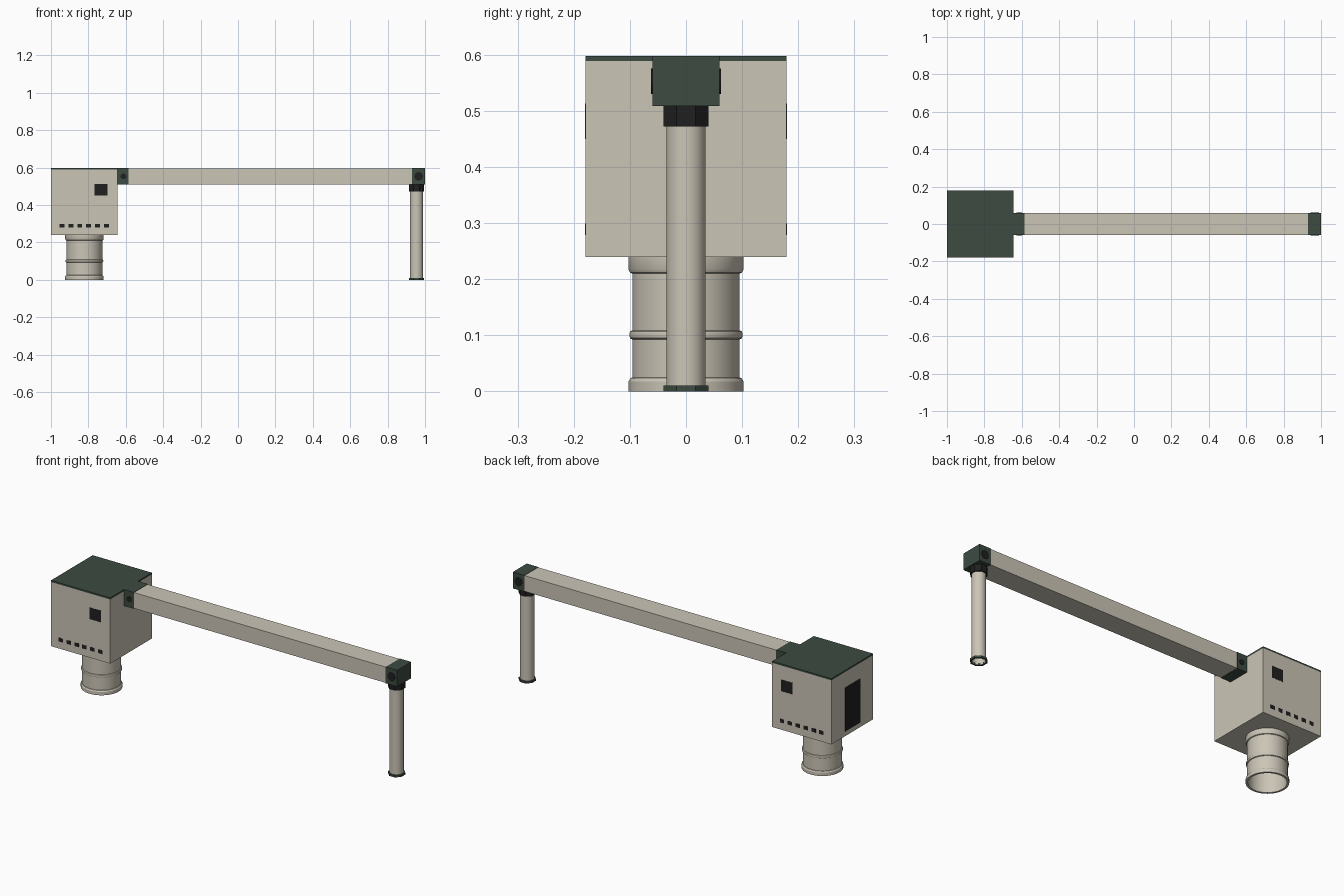
import bpy, math
from mathutils import Matrix

if "Cube" in bpy.data.objects:
    bpy.data.objects.remove(bpy.data.objects["Cube"])


def material(name, r, g, b):
    m = bpy.data.materials.new(name)
    m.diffuse_color = (r, g, b, 1)
    m.use_nodes = True
    m.node_tree.nodes["Principled BSDF"].inputs["Base Color"].default_value = m.diffuse_color
    return m


CREAM = material("warm cream", 0.60, 0.56, 0.47)
GREEN = material("dark green", 0.045, 0.070, 0.053)
BLACK = material("soft black", 0.014, 0.014, 0.014)


def finish(name, verts, faces, mat):
    mesh = bpy.data.meshes.new(name)
    mesh.from_pydata(verts, [], faces)
    mesh.materials.append(mat)
    ob = bpy.data.objects.new(name, mesh)
    bpy.context.collection.objects.link(ob)
    return ob


def box(name, x, y, z, mat):
    """Box from (min, max) pairs."""
    v = [(a, b, c) for a in x for b in y for c in z]
    f = [(0, 1, 3, 2), (4, 6, 7, 5), (0, 4, 5, 1), (2, 3, 7, 6), (0, 2, 6, 4), (1, 5, 7, 3)]
    return finish(name, v, f, mat)


def lathe(name, profile, cx, mat, n, smooth=True):
    """Turn a closed (radius, z) profile around a vertical axis at x = cx."""
    k = len(profile)
    turn = [2 * math.pi * (i + 0.5) / n for i in range(n)]
    v = [(cx + r * math.cos(a), r * math.sin(a), z) for a in turn for r, z in profile]
    f = [(i * k + j, (i + 1) % n * k + j, (i + 1) % n * k + (j + 1) % k, i * k + (j + 1) % k)
         for i in range(n) for j in range(k)]
    ob = finish(name, v, f, mat)
    if smooth:
        bpy.ops.object.select_all(action='DESELECT')
        ob.select_set(True)
        bpy.context.view_layer.objects.active = ob
        bpy.ops.object.shade_smooth_by_angle(angle=math.radians(30))
    return ob


def disc(name, x, z, r, y, side, mat, n=20):
    """Thin round plate on a front (side -1) or back (side 1) face."""
    ring = [(x + r * math.cos(2 * math.pi * i / n), z + r * math.sin(2 * math.pi * i / n)) for i in range(n)]
    v = [(a, side * d, b) for d in (y - 0.002, y + 0.002) for a, b in ring]
    f = [tuple(range(n)), tuple(range(2 * n - 1, n - 1, -1))]
    f += [(i, n + i, n + (i + 1) % n, (i + 1) % n) for i in range(n)]
    ob = finish(name, v, f, mat)
    if side > 0:
        ob.data.flip_normals()
    return ob


# Cabin and roof
HALF = 0.179
box("cabin", (-1, -0.644), (-HALF, HALF), (0.24, 0.589), CREAM)
box("cabin_roof", (-1, -0.644), (-HALF, HALF), (0.589, 0.598), GREEN)

# Windows and vent slots on front and back, door on the left end
for side, label in ((-1, "front"), (1, "back")):
    y = sorted((side * (HALF - 0.002), side * (HALF + 0.001)))
    box(label + "_window", (-0.767, -0.698), y, (0.450, 0.513), BLACK)
    for i in range(6):
        x = -0.941 + i * 0.0475
        box(f"{label}_vent_{i + 1}", (x - 0.013, x + 0.013), y, (0.279, 0.299), BLACK)
box("door", (-1.001, -0.998), (-0.07, 0.06), (0.265, 0.504), BLACK)

# Gangway beam with a hinge block at each end
box("cabin_hinge_block", (-0.644, -0.585), (-0.06, 0.06), (0.509, 0.598), GREEN)
box("beam", (-0.585, 0.931), (-0.0585, 0.0585), (0.5105, 0.5965), CREAM)
box("end_hinge_block", (0.931, 1.0), (-0.06, 0.06), (0.509, 0.598), GREEN)
for side, label in ((-1, "front"), (1, "back")):
    disc(label + "_cabin_pivot", -0.613, 0.553, 0.015, 0.06, side, BLACK)
    disc(label + "_end_pivot", 0.966, 0.553, 0.023, 0.06, side, BLACK)

# Hollow pedestal under the cabin with flanges and a middle band
pedestal = [(0.103, 0), (0.103, 0.018), (0.099, 0.024), (0.096, 0.025),
            (0.096, 0.093), (0.1, 0.095), (0.101, 0.098), (0.101, 0.104), (0.1, 0.107), (0.096, 0.109),
            (0.096, 0.210), (0.100, 0.212), (0.103, 0.218), (0.103, 0.24), (0.092, 0.24), (0.092, 0)]
lathe("pedestal", pedestal, -0.821, CREAM, 40)

# Hollow support leg with eight-sided collar and foot ring
LEG_X = 0.955
lathe("leg_tube", [(0.035, 0.002), (0.035, 0.474), (0.032, 0.474), (0.032, 0.002)], LEG_X, CREAM, 24)
R8 = 0.04 / math.cos(math.pi / 8)
lathe("leg_foot_ring", [(R8, 0), (R8, 0.011), (0.034, 0.011), (0.034, 0)], LEG_X, GREEN, 8, False)
lathe("leg_collar", [(R8, 0.472), (R8, 0.509), (0.0005, 0.509), (0.0005, 0.472)], LEG_X, BLACK, 8, False)

# Consistent outward normals
import bmesh
for ob in bpy.data.objects:
    bm = bmesh.new()
    bm.from_mesh(ob.data)
    bmesh.ops.recalc_face_normals(bm, faces=bm.faces)
    bm.to_mesh(ob.data)
    bm.free()
